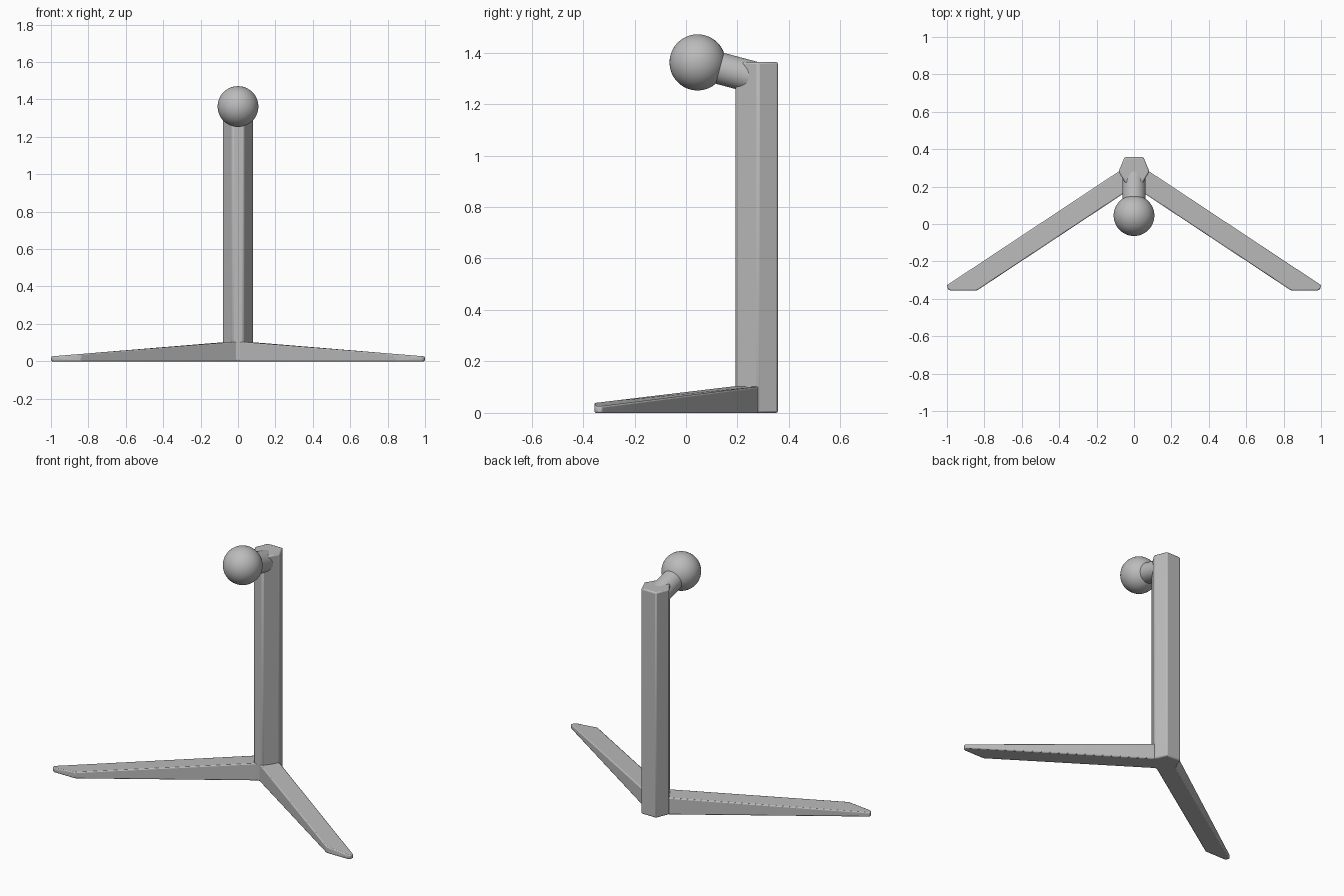
import bpy, bmesh, math
from mathutils import Vector

if "Cube" in bpy.data.objects:
    bpy.data.objects.remove(bpy.data.objects["Cube"])

grey = bpy.data.materials.new("plain grey")
grey.diffuse_color = (0.5, 0.5, 0.5, 1)
grey.use_nodes = True
grey.node_tree.nodes["Principled BSDF"].inputs["Base Color"].default_value = grey.diffuse_color


def finish(ob, bevel=0.0):
    """Material, optional softened edges, smooth shading with sharp edges kept."""
    ob.data.materials.append(grey)
    bpy.ops.object.select_all(action='DESELECT')
    ob.select_set(True)
    bpy.context.view_layer.objects.active = ob
    if bevel:
        m = ob.modifiers.new("soft edges", 'BEVEL')
        m.width, m.segments = bevel, 2
        m.limit_method, m.angle_limit = 'ANGLE', math.radians(25)
    bpy.ops.object.shade_smooth_by_angle(angle=math.radians(30))


def prism(name, outline, top, bevel):
    """Upright prism over an xy outline; top(x) gives the height."""
    bm = bmesh.new()
    low = [bm.verts.new((x, y, 0)) for x, y in outline]
    high = [bm.verts.new((x, y, top(x))) for x, y in outline]
    n = len(outline)
    bm.faces.new(low)
    bm.faces.new(high)
    for i in range(n):
        j = (i + 1) % n
        bm.faces.new((low[i], low[j], high[j], high[i]))
    bmesh.ops.recalc_face_normals(bm, faces=bm.faces)
    me = bpy.data.meshes.new(name)
    bm.to_mesh(me)
    bm.free()
    ob = bpy.data.objects.new(name, me)
    bpy.context.collection.objects.link(ob)
    finish(ob, bevel)


# six-sided column
half = [(0.05, 0.358), (0.083, 0.28), (0.03, 0.193)]
prism("column", half + [(-x, y) for x, y in reversed(half)],
      lambda x: 1.363, 0.008)

# two splayed legs, tapering towards the tips
leg = [(-0.02, 0.213), (0.84, -0.356), (0.982, -0.356), (0.996, -0.348),
       (1.0, -0.327), (0.083, 0.28), (-0.02, 0.3)]
for side, sign in (("right", 1), ("left", -1)):
    prism(side + "_leg", [(sign * x, y) for x, y in leg],
          lambda x: 0.109 - 0.083 * abs(x), 0.006)

# ball
centre = Vector((0, 0.045, 1.362))
bpy.ops.mesh.primitive_uv_sphere_add(segments=48, ring_count=24,
                                     radius=0.109, location=centre)
ball = bpy.context.object
ball.name = "ball"
finish(ball)

# tilted neck from the ball into the column
end = Vector((0, 0.27, 1.302))
axis = end - centre
bpy.ops.mesh.primitive_cylinder_add(vertices=40, radius=0.062,
                                    depth=axis.length,
                                    location=(centre + end) / 2)
neck = bpy.context.object
neck.name = "neck"
neck.rotation_euler = axis.to_track_quat('Z', 'Y').to_euler()
finish(neck)
